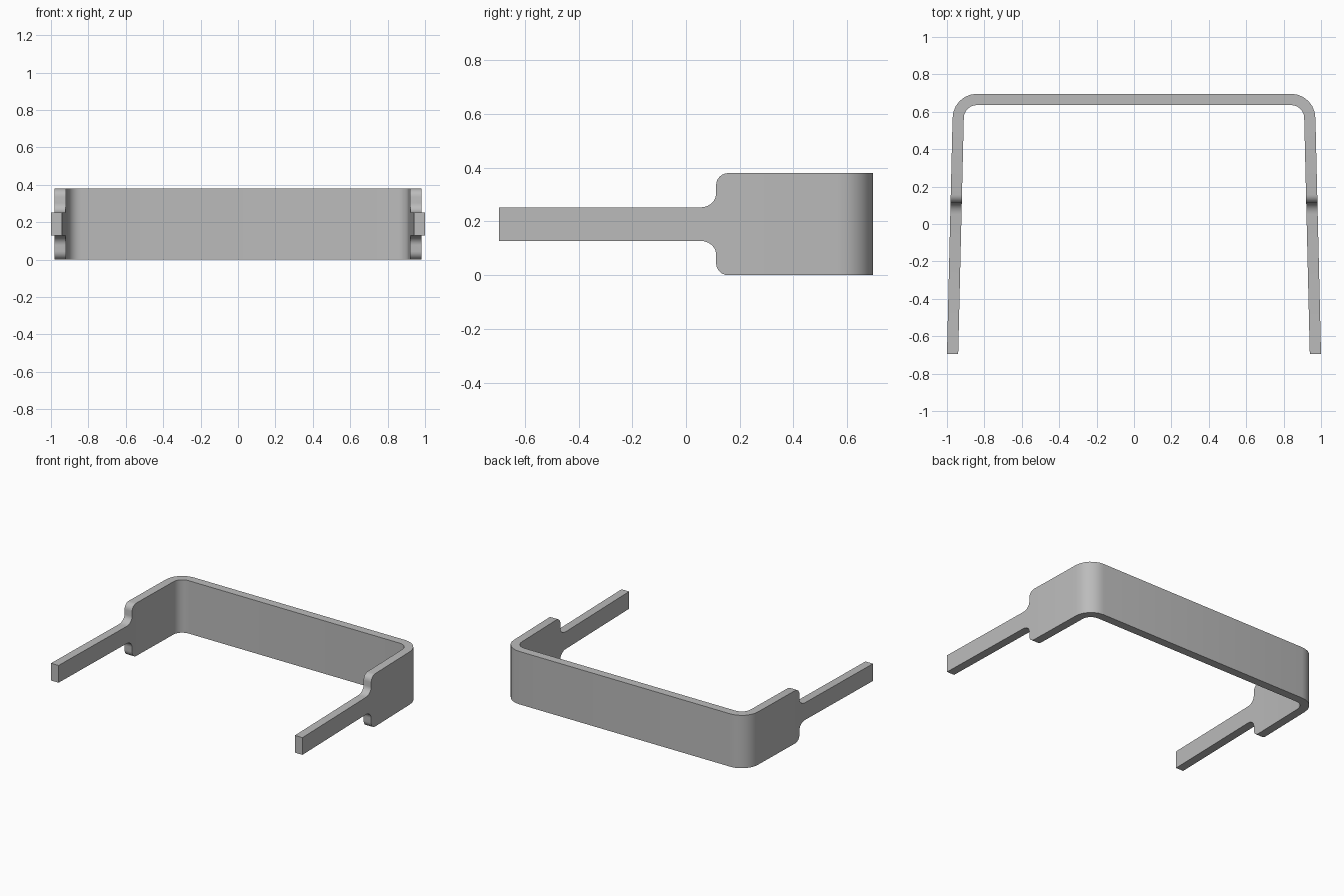
import bpy
import bmesh
from math import sin, cos, pi, radians

cube = bpy.data.objects.get("Cube")
if cube:
    bpy.data.objects.remove(cube)

grey = bpy.data.materials.new("plain grey")
grey.use_nodes = True
colour = (0.5, 0.5, 0.5, 1)
grey.diffuse_color = colour
grey.node_tree.nodes["Principled BSDF"].inputs["Base Color"].default_value = colour

END, BACK = 0.696, 0.696        # arm tip and back face
MID = 0.192                     # height of the centre line
ARM, BAND = 0.062, 0.19         # half heights of arm and band
THICK, BEND = 0.06, 0.13        # strip thickness, outer bend radius
STEP = 0.112                    # where the arm widens into the band
BEND_Y = BACK - BEND
STEPS = 6


def arm_station(y, half):
    # Arms splay outward towards their tips
    x = 0.97 + 0.03 * (BEND_Y - y) / (BEND_Y + END)
    return (x, y), (x - THICK, y), half


# Arm, concave fillet, rounded shoulder
stations = [arm_station(-END, ARM)]
for i in range(STEPS + 1):
    a = pi / 2 * i / STEPS
    stations.append(arm_station(STEP - 0.06 + 0.06 * sin(a), ARM + 0.05 * (1 - cos(a))))
for i in range(STEPS + 1):
    a = pi / 2 * i / STEPS
    stations.append(arm_station(STEP + 0.045 * (1 - cos(a)), BAND - 0.045 * (1 - sin(a))))

# Bend into the back panel
for i in range(STEPS + 1):
    a = pi / 2 * i / STEPS
    ring = [(0.84 + r * cos(a), BEND_Y + r * sin(a)) for r in (BEND, BEND - THICK)]
    stations.append((ring[0], ring[1], BAND))

# Mirror the half path to complete the strip
stations += [((-o[0], o[1]), (-i[0], i[1]), h) for o, i, h in reversed(stations)]

# Loft a rectangular section along the path
bm = bmesh.new()
rings = []
for outer, inner, half in stations:
    rings.append([bm.verts.new((*p, MID + s * half))
                  for p, s in ((outer, -1), (outer, 1), (inner, 1), (inner, -1))])
for a, b in zip(rings, rings[1:]):
    for k in range(4):
        n = (k + 1) % 4
        bm.faces.new((a[k], b[k], b[n], a[n]))
bm.faces.new(rings[0])
bm.faces.new(rings[-1])
bmesh.ops.recalc_face_normals(bm, faces=bm.faces)
lowest = min(v.co.z for v in bm.verts)
bmesh.ops.translate(bm, verts=bm.verts, vec=(0, 0, -lowest))

mesh = bpy.data.meshes.new("bent_bracket")
bm.to_mesh(mesh)
bm.free()
mesh.materials.append(grey)
bracket = bpy.data.objects.new("bent_bracket", mesh)
bpy.context.collection.objects.link(bracket)
bpy.ops.object.select_all(action="DESELECT")
bracket.select_set(True)
bpy.context.view_layer.objects.active = bracket
bpy.ops.object.shade_smooth_by_angle(angle=radians(30))
